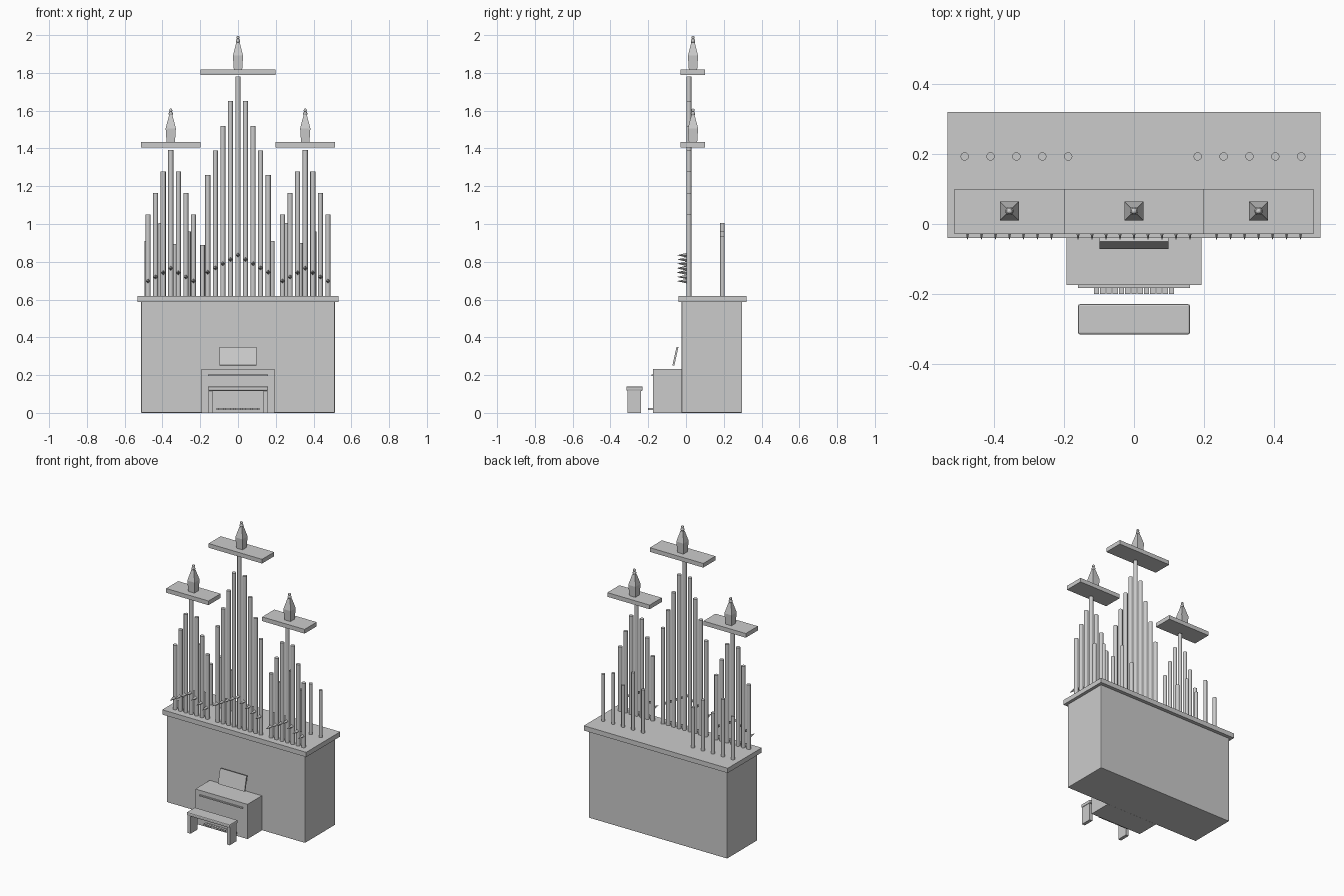
import bpy, bmesh, math
from mathutils import Matrix, Vector

if "Cube" in bpy.data.objects:
    bpy.data.objects.remove(bpy.data.objects["Cube"])

grey = bpy.data.materials.new("plain grey")
grey.diffuse_color = (0.6, 0.6, 0.6, 1)
grey.use_nodes = True
grey.node_tree.nodes["Principled BSDF"].inputs["Base Color"].default_value = grey.diffuse_color


def finish(name, bm, smooth=False):
    me = bpy.data.meshes.new(name)
    bmesh.ops.recalc_face_normals(bm, faces=bm.faces)
    bm.to_mesh(me)
    bm.free()
    me.materials.append(grey)
    ob = bpy.data.objects.new(name, me)
    bpy.context.collection.objects.link(ob)
    if smooth:
        bpy.ops.object.select_all(action='DESELECT')
        ob.select_set(True)
        bpy.context.view_layer.objects.active = ob
        bpy.ops.object.shade_smooth_by_angle(angle=math.radians(40))
    return ob


def box(name, x0, x1, y0, y1, z0, z1, bevel=0, tilt=0):
    bm = bmesh.new()
    size = Matrix.Diagonal((x1 - x0, y1 - y0, z1 - z0, 1))
    place = Matrix.Translation(((x0 + x1) / 2, (y0 + y1) / 2, (z0 + z1) / 2))
    bmesh.ops.create_cube(bm, size=1, matrix=place @ Matrix.Rotation(tilt, 4, 'X') @ size)
    if bevel:
        bmesh.ops.bevel(bm, geom=bm.edges[:], offset=bevel, segments=2, profile=0.5, affect='EDGES')
    return finish(name, bm)


def pipe(name, x, y, r, z0, z1):
    bm = bmesh.new()
    bmesh.ops.create_cone(bm, cap_ends=True, segments=12, radius1=r, radius2=r, depth=z1 - z0,
                          matrix=Matrix.Translation((x, y, (z0 + z1) / 2)))
    return finish(name, bm, True)


def spike(name, x, z):
    # small pointed mouth sticking out of a pipe towards the front
    bm = bmesh.new()
    place = Matrix.Translation((x, -0.022, z)) @ Matrix.Rotation(math.pi / 2, 4, 'X')
    bmesh.ops.create_cone(bm, cap_ends=True, segments=4, radius1=0.012, radius2=0, depth=0.05, matrix=place)
    return finish(name, bm)


def finial(name, x, z):
    # square spire that swells, then tapers, with two beads on top
    bm = bmesh.new()
    rings = []
    for h, w in ((0, 0.022), (0.075, 0.027), (0.145, 0.009)):
        rings.append([bm.verts.new((x + sx * w, 0.037 + sy * w, z + h))
                      for sx, sy in ((-1, -1), (1, -1), (1, 1), (-1, 1))])
    bm.faces.new(rings[0])
    bm.faces.new(rings[-1])
    for a, b in zip(rings, rings[1:]):
        for i in range(4):
            bm.faces.new((a[i], a[(i + 1) % 4], b[(i + 1) % 4], b[i]))
    for h, r in ((0.153, 0.012), (0.171, 0.009)):
        bmesh.ops.create_uvsphere(bm, u_segments=10, v_segments=6, radius=r,
                                  matrix=Matrix.Translation((x, 0.037, z + h)))
    return finish(name, bm)


# Main case and its top board
box("case", -0.513, 0.513, -0.023, 0.297, 0, 0.59, 0.004)
box("case_top", -0.533, 0.533, -0.04, 0.32, 0.588, 0.62)

# Console with key ledge, music stand and pedals
box("console", -0.193, 0.193, -0.175, -0.02, 0, 0.232)
box("key_ledge", -0.16, 0.16, -0.183, -0.17, 0.196, 0.204)
box("music_stand", -0.098, 0.098, -0.061, -0.051, 0.25, 0.35, 0, -0.22)
for i in range(13):
    px = -0.1075 + i * 0.0179
    box("pedal", px - 0.0075, px + 0.0075, -0.2, -0.17, 0.015, 0.027)

# Bench
box("bench_seat", -0.16, 0.16, -0.316, -0.229, 0.117, 0.14, 0.006)
for s in (-1, 1):
    box("bench_leg", s * 0.145 - 0.011, s * 0.145 + 0.011, -0.31, -0.237, 0, 0.12)

# Three towers: centre x, pipes per side, tallest pipe, step, canopy half width, canopy base, spike height
for cx, n, top, step, half, cz, sz in ((0, 4, 1.78, 0.13, 0.198, 1.79, 0.835),
                                      (-0.356, 3, 1.393, 0.114, 0.157, 1.405, 0.765),
                                      (0.356, 3, 1.393, 0.114, 0.157, 1.405, 0.765)):
    for i in range(-n, n + 1):
        px = cx + i * 0.04
        pipe("front_pipe", px, 0.015, 0.0135, 0.615, top - abs(i) * step)
        spike("pipe_spike", px, sz - abs(i) * 0.0225)
    box("canopy", cx - half, cx + half, -0.028, 0.1, cz, cz + 0.028)
    finial("finial", cx, cz + 0.026)

# Rear row of short pipes
for px, h in zip((-0.484, -0.41, -0.336, -0.262, -0.188, 0.182, 0.256, 0.33, 0.404, 0.478),
                 (0.91, 1.005, 0.893, 0.96, 0.89, 0.91, 1.005, 0.9, 0.96, 0.935)):
    pipe("rear_pipe", px, 0.193, 0.012, 0.615, h)
